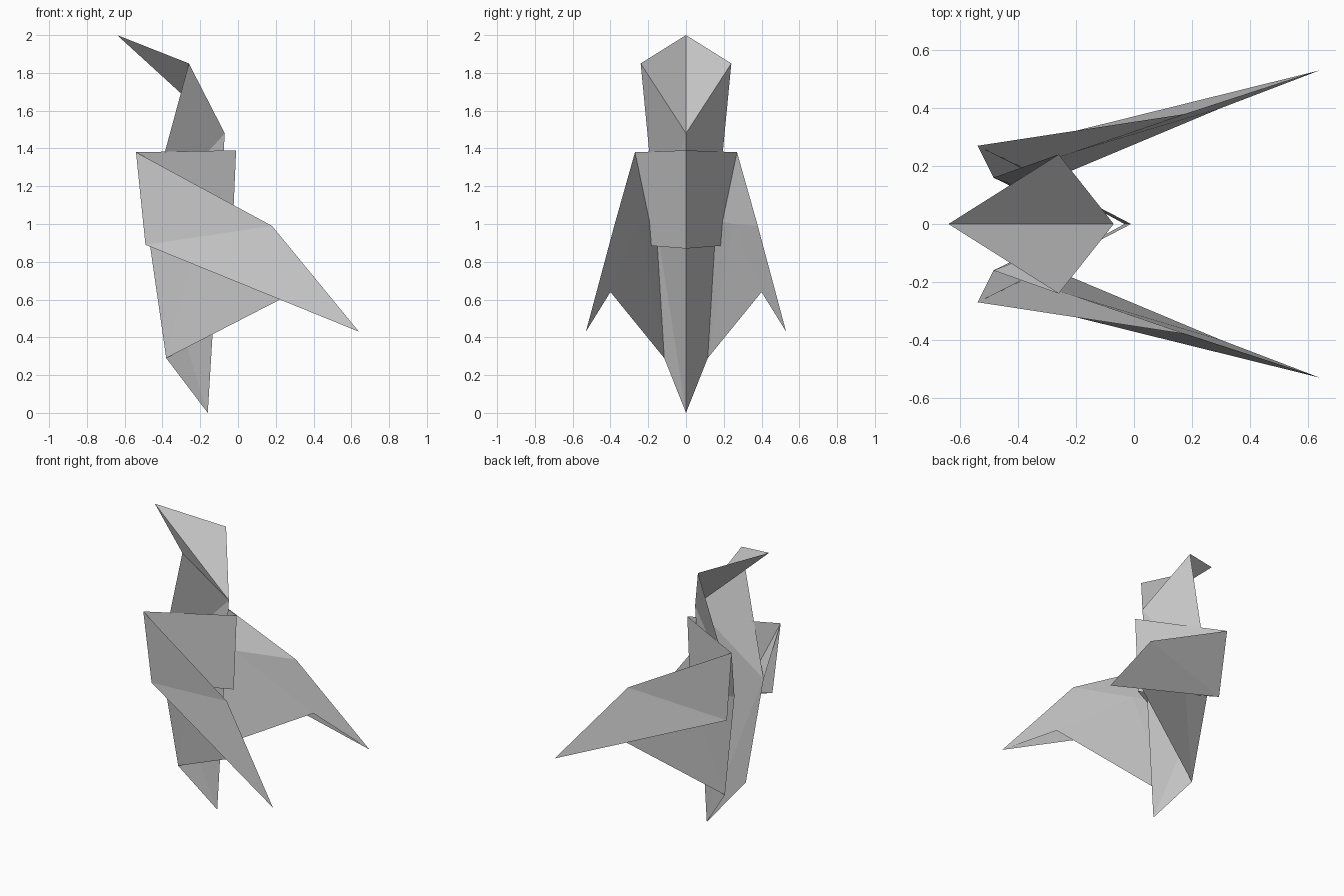
import bpy

if "Cube" in bpy.data.objects:
    bpy.data.objects.remove(bpy.data.objects["Cube"])

# Key fold points of the paper (left half, y >= 0)
P = {
    "beak": (-0.64, 0, 2.0), "cheek": (-0.26, 0.24, 1.85), "nape": (-0.07, 0, 1.48),
    "tail": (-0.16, 0, 0.0), "hip": (-0.38, 0.115, 0.29), "chest": (-0.485, 0.16, 1.02),
    "cape_top": (-0.01, 0, 1.39), "cape_low": (-0.033, 0, 0.87),
    "shoulder": (-0.54, 0.27, 1.38), "elbow": (-0.49, 0.25, 0.89),
    "crook": (0.18, 0.38, 0.99), "wing_tip": (0.64, 0.53, 0.43),
    "fold": (-0.20, 0.25, 1.0), "flank": (0.30, 0.40, 0.64),
}


def paper(name, *faces):
    """Folded paper sheet from named points, mirrored across y = 0."""
    faces = [f.split() for f in faces]
    names = list(dict.fromkeys(n for f in faces for n in f))
    mesh = bpy.data.meshes.new(name)
    mesh.from_pydata([P[n] for n in names], [], [[names.index(n) for n in f] for f in faces])
    obj = bpy.data.objects.new(name, mesh)
    bpy.context.collection.objects.link(obj)
    mod = obj.modifiers.new("Mirror", 'MIRROR')
    mod.use_axis = (False, True, False)
    return obj


# Head hood
paper("head", "beak cheek nape")

# Neck and body down to the tail point
paper("neck_and_body", "nape cheek chest", "nape chest tail", "tail chest hip")

# Cape across the back
paper("back_cape", "cape_top shoulder elbow cape_low")

# Wings: outer face, top strip, inner face
paper("wings", "shoulder crook elbow", "crook wing_tip elbow",
      "shoulder chest fold crook", "fold flank wing_tip crook")

# Side panels between the body and the wings
paper("side_panels", "hip chest fold", "hip fold flank")
